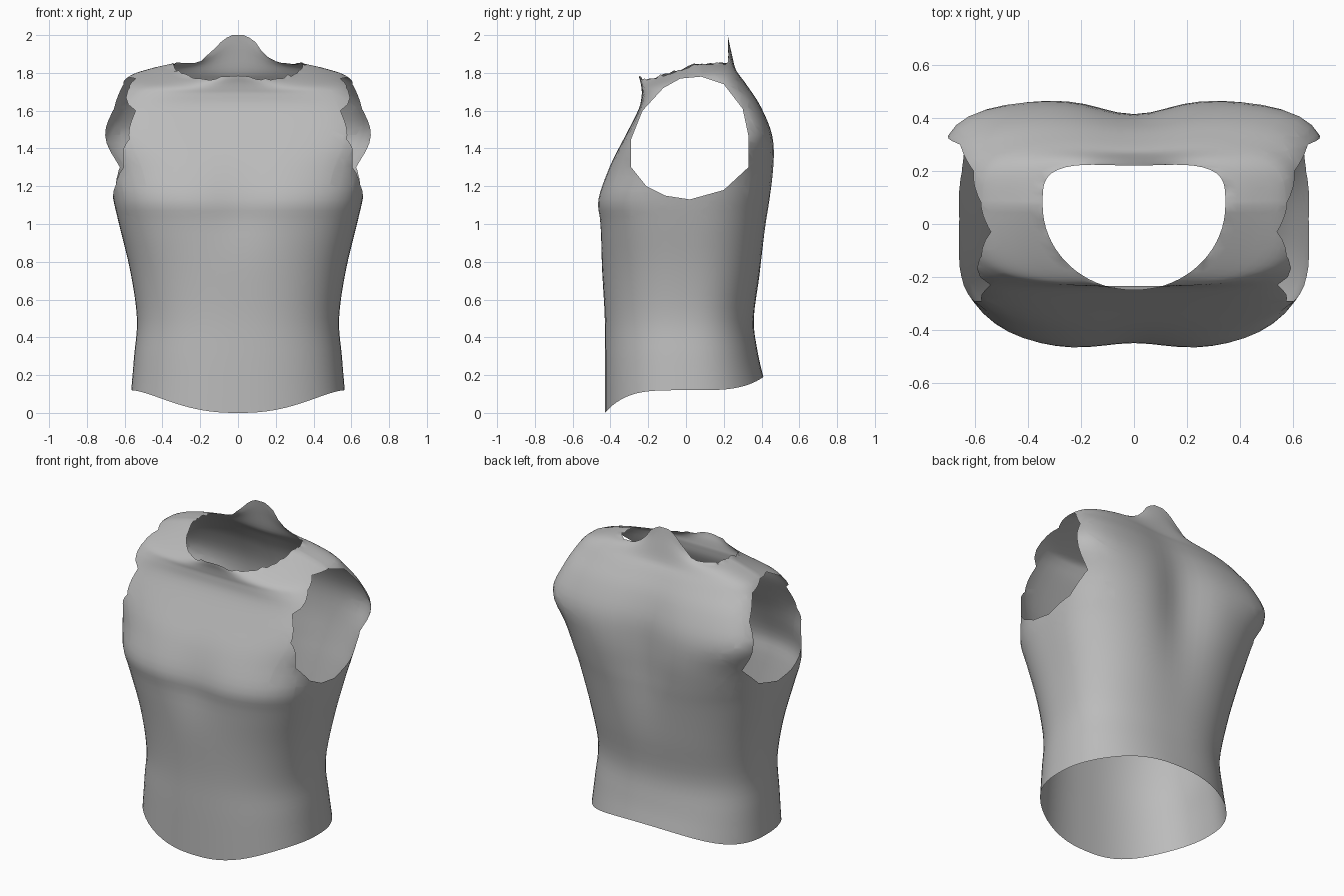
import bpy, bmesh, math, random
from mathutils import Vector

random.seed(4)
cube = bpy.data.objects.get("Cube")
if cube:
    bpy.data.objects.remove(cube, do_unlink=True)

SEGMENTS = 72   # points around each ring
STEPS = 4       # rings between two measured levels

# Body levels: half width, front y, back y, middle y, front and back squareness,
# then height at the side, front and back
LEVELS = [
    (.565, -.43, .41, 0, 2.4, 2.4, .12, 0, .19),
    (.55, -.43, .38, 0, 2.4, 2.4, .3, .27, .32),
    (.535, -.43, .36, 0, 2.4, 2.4, .5, .5, .5),
    (.57, -.445, .4, 0, 2.5, 2.5, .75, .75, .75),
    (.63, -.465, .44, 0, 2.8, 2.6, 1, 1, 1),
    (.66, -.475, .46, 0, 3, 2.8, 1.13, 1.13, 1.13),
    (.69, -.41, .475, .03, 3.3, 3.3, 1.3, 1.3, 1.3),
    (.73, -.32, .46, .08, 4.5, 4.5, 1.47, 1.47, 1.47),
    (.68, -.25, .4, .08, 5, 4.5, 1.62, 1.61, 1.62),
    (.63, -.235, .33, .06, 4, 4, 1.72, 1.68, 1.73),
    (.57, -.235, .285, .07, 3.5, 4, 1.785, 1.71, 1.79),
    (.45, -.24, .255, .07, 2.6, 4, 1.825, 1.73, 1.83),
    (.345, -.25, .23, .07, 2, 4, 1.85, 1.74, 1.845),
]

# Armhole outline in y and z
ARMHOLE = [(.08, 1.78), (.2, 1.74), (.3, 1.61), (.33, 1.47), (.33, 1.3), (.2, 1.18), (.02, 1.13),
           (-.11, 1.15), (-.21, 1.2), (-.29, 1.3), (-.29, 1.45), (-.23, 1.6), (-.12, 1.72), (-.03, 1.77)]


def bell(value, centre, spread):
    return math.exp(-((value - centre) / spread) ** 2)


def blend(index, t):
    """Smooth curve through the levels, from index to index + 1."""
    last = len(LEVELS) - 1
    four = [LEVELS[min(max(index + k, 0), last)] for k in (-1, 0, 1, 2)]
    return [b + t / 2 * (c - a + t * (2 * a - 5 * b + 4 * c - d + t * (3 * (b - c) + d - a)))
            for a, b, c, d in zip(*four)]


def ring_points(level, rise):
    """One ring around the body; rise lifts the middle of the collar."""
    width, front, back, middle, front_n, back_n, z_side, z_front, z_back = level
    points = []
    for k in range(SEGMENTS):
        angle = 2 * math.pi * k / SEGMENTS
        c, s = math.cos(angle), math.sin(angle)
        n = front_n if s < 0 else back_n
        r = (abs(c) ** n + abs(s) ** n) ** (-1 / n)
        x, depth = width * r * c, abs(r * s)
        end, z_end = (front, z_front) if s < 0 else (back, z_back)
        y = middle + (end - middle) * depth
        z = z_side + (z_end - z_side) * depth ** (4 if z_side < .5 else 1)
        # Spine groove, breast hollow and raised collar
        if s > 0:
            y -= .06 * bell(z, 1.3, .4) * bell(x, 0, .18) * depth
            z += .17 * rise * bell(x, 0, .14) * depth
        else:
            y += .028 * bell(z, 1.1, .2) * bell(x, 0, .17) * depth
            z += .045 * rise * bell(x, 0, .16) * depth
        if rise == 1 and abs(x) > .08:
            z += random.uniform(-.01, .01)
        points.append((x, y, min(z, 2)))
    return points


def cut_armholes(bm):
    """Slice both sides along the outline, then remove the faces inside it."""
    planes = []
    for (y0, z0), (y1, z1) in zip(ARMHOLE, ARMHOLE[1:] + ARMHOLE[:1]):
        planes.append((Vector((0, y0, z0)), Vector((0, z0 - z1, y1 - y0)).normalized()))

    def side_faces():
        return [f for f in bm.faces if abs(f.calc_center_median().x) > .48
                and 1.05 < f.calc_center_median().z < 1.85]

    for origin, normal in planes:
        faces = side_faces()
        edges = {e for f in faces for e in f.edges}
        verts = {v for f in faces for v in f.verts}
        bmesh.ops.bisect_plane(bm, geom=faces + list(edges) + list(verts), dist=1e-5,
                               plane_co=origin, plane_no=normal)
    inside = [f for f in side_faces()
              if all((f.calc_center_median() - o).dot(n) < 0 for o, n in planes)]
    bmesh.ops.delete(bm, geom=inside, context='FACES')


# Body shell
bm = bmesh.new()
rings = []
last = len(LEVELS) - 1
for i in range(last):
    for j in range(STEPS):
        t = j / STEPS
        rise = max(0, (i + t - last + 2) / 2) ** 1.5
        rings.append(ring_points(blend(i, t), rise))
rings.append(ring_points(LEVELS[-1], 1))
grid = [[bm.verts.new(p) for p in ring] for ring in rings]
for low, high in zip(grid, grid[1:]):
    for k in range(SEGMENTS):
        m = (k + 1) % SEGMENTS
        bm.faces.new((low[k], low[m], high[m], high[k]))
cut_armholes(bm)

mesh = bpy.data.meshes.new("sleeveless_top")
bm.to_mesh(mesh)
bm.free()
top = bpy.data.objects.new("sleeveless_top", mesh)
bpy.context.collection.objects.link(top)

# Cloth colour
cloth = bpy.data.materials.new("plain_grey")
cloth.use_nodes = True
colour = (.5, .5, .5, 1)
cloth.diffuse_color = colour
cloth.node_tree.nodes["Principled BSDF"].inputs["Base Color"].default_value = colour
mesh.materials.append(cloth)

bpy.context.view_layer.objects.active = top
top.select_set(True)
bpy.ops.object.shade_smooth_by_angle(angle=math.radians(60))
